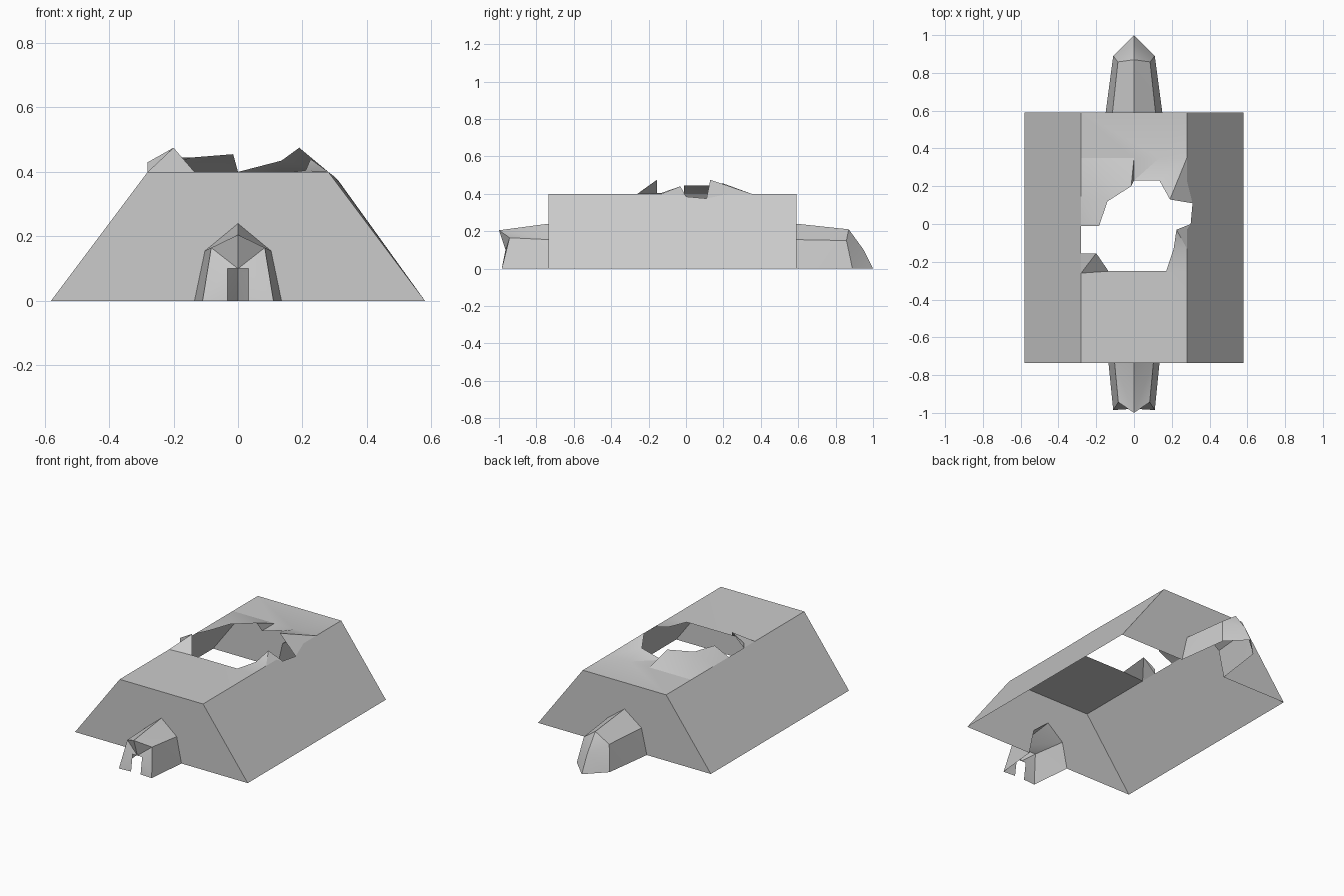
import bpy, bmesh, math

if "Cube" in bpy.data.objects:
    bpy.data.objects.remove(bpy.data.objects["Cube"])


def make(name, faces):
    """Build an open sheet object from faces given as lists of points."""
    bm = bmesh.new()
    for pts in faces:
        clean = [p for i, p in enumerate(pts) if p != pts[i - 1]]
        bm.faces.new([bm.verts.new(p) for p in clean])
    bmesh.ops.remove_doubles(bm, verts=bm.verts, dist=0.0005)
    bmesh.ops.recalc_face_normals(bm, faces=bm.faces)
    me = bpy.data.meshes.new(name)
    bm.to_mesh(me)
    bm.free()
    ob = bpy.data.objects.new(name, me)
    bpy.context.collection.objects.link(ob)
    bpy.ops.object.select_all(action='DESELECT')
    ob.select_set(True)
    bpy.context.view_layer.objects.active = ob
    bpy.ops.object.shade_smooth_by_angle(angle=math.radians(20))
    return ob


def mirror(faces):
    return faces + [[(-x, y, z) for x, y, z in reversed(f)] for f in faces]


def strip(a, b):
    """Triangles between two paired point rows."""
    out = []
    for i in range(len(a) - 1):
        for tri in ([a[i], a[i + 1], b[i + 1]], [a[i], b[i + 1], b[i]]):
            if len(set(tri)) == 3:
                out.append(tri)
    return out


BOT, TOP, H = 0.58, 0.28, 0.40
YF, YB = -0.735, 0.59
F0, F1 = -0.26, 0.35          # limits of the broken roof area

# End walls with pointed tunnel openings
walls = []
for y, w in ((YF, 0.135), (YB, 0.15)):
    s = w * 0.76
    walls += mirror([[(0, y, 0.24), (s, y, 0.155), (TOP, y, H), (0, y, H)],
                     [(s, y, 0.155), (w, y, 0), (BOT, y, 0), (TOP, y, H)]])

# Sloping side walls, the right one broken at its top edge
walls.append([(-BOT, YF, 0), (-BOT, YB, 0)] +
             [(-TOP, y, H) for y in (YB, F1, 0.12, -0.01, -0.155, F0, YF)])
walls.append([(BOT, YF, 0), (BOT, YB, 0), (TOP, YB, H), (TOP, F1, H), (TOP, 0.23, H),
              (0.31, 0.11, 0.375), (0.30, 0, 0.385), (TOP, -0.03, H),
              (TOP, -0.13, H), (TOP, F0, H), (TOP, YF, H)])
make("bunker_walls", walls)

# Roof with torn, bent-up rim around the hole
rim_back = [(-0.185, -0.01, 0.445), (-0.14, 0.12, 0.445), (-0.015, 0.20, 0.455),
            (0, 0.23, H), (0.135, 0.23, 0.435), (0.19, 0.13, 0.475), (0.31, 0.11, 0.375)]
out_back = [(-TOP, -0.01, H), (-TOP, 0.12, H), (-TOP, F1, H), (0, F1, H),
            (0.135, F1, H), (TOP, F1, H), (TOP, 0.23, H)]
rim_front = [(0.30, 0, 0.385), (0.225, -0.03, 0.44), (0.21, -0.13, 0.405), (0.17, -0.25, H),
             (-0.135, -0.25, H), (-0.20, -0.155, 0.475), (-TOP, -0.155, 0.43)]
out_front = [(TOP, -0.03, H), (TOP, -0.03, H), (TOP, -0.13, H), (TOP, F0, H),
             (-0.135, F0, H), (-TOP, F0, H), (-TOP, -0.155, H)]
roof = strip(rim_back, out_back) + strip(rim_front, out_front)
roof.append([(-TOP, YF, H), (TOP, YF, H), (TOP, F0, H), (-0.135, F0, H), (-TOP, F0, H)])
roof.append([(-TOP, F1, H), (0, F1, H), (0.135, F1, H), (TOP, F1, H),
             (TOP, YB, H), (-TOP, YB, H)])
make("broken_roof", roof)

# Front tunnel with overhanging peak and door notch
base, end = (0.11, -0.985, 0), (0.083, -0.943, 0.165)
peak = (0, -1, 0.205)
n0, n1, n2 = (0.032, -0.98, 0), (0.032, -0.965, 0.10), (0, -0.965, 0.10)
front = strip([(0.135, YF, 0), (0.1026, YF, 0.155), (0, YF, 0.24)], [base, end, peak])
front += [[base, n0, n1], [base, n1, end], [n1, n2, end], [n2, peak, end]]
make("front_tunnel", mirror(front))

# Back tunnel with closed wedge nose
base, end, peak = (0.11, 0.89, 0), (0.085, 0.858, 0.15), (0, 0.87, 0.21)
mid, tip = (0, 0.95, 0.10), (0, 1, 0)
back = strip([(0.15, YB, 0), (0.114, YB, 0.155), (0, YB, 0.24)], [base, end, peak])
back += [[peak, end, mid], [end, base, mid], [base, tip, mid]]
make("back_tunnel", mirror(back))
